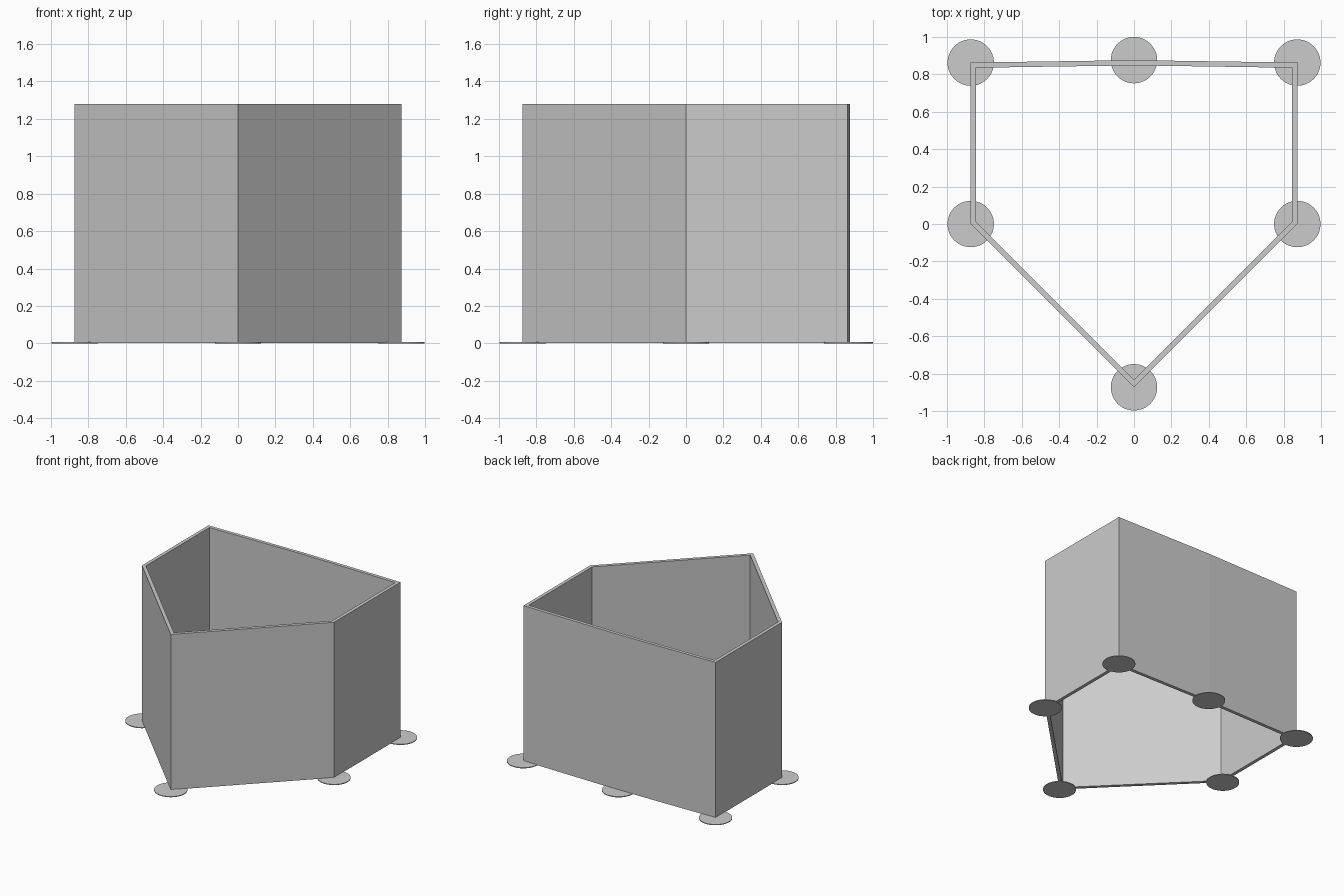
import bpy, bmesh
from mathutils import Vector

if "Cube" in bpy.data.objects:
    bpy.data.objects.remove(bpy.data.objects["Cube"])

grey = bpy.data.materials.new("mid grey")
grey.diffuse_color = (0.6, 0.6, 0.6, 1)
grey.use_nodes = True
grey.node_tree.nodes["Principled BSDF"].inputs["Base Color"].default_value = grey.diffuse_color

# Plan of the enclosure: outer corners and wall thickness
corners = [Vector(p) for p in [(0, -0.873), (0.873, 0), (0.873, 0.863),
                               (0, 0.876), (-0.873, 0.863), (-0.873, 0)]]
THICK, BASE, TOP = 0.028, 0.003, 1.28


def inset(points, d):
    """Mitred inward offset of a counter-clockwise outline."""
    result = []
    for i, p in enumerate(points):
        a = (p - points[i - 1]).normalized()
        b = (points[(i + 1) % len(points)] - p).normalized()
        na, nb = Vector((-a.y, a.x)), Vector((-b.y, b.x))
        result.append(p + (na + nb) * d / (1 + na.dot(nb)))
    return result


def add_object(name, bm):
    bmesh.ops.recalc_face_normals(bm, faces=bm.faces)
    mesh = bpy.data.meshes.new(name)
    bm.to_mesh(mesh)
    bm.free()
    mesh.materials.append(grey)
    obj = bpy.data.objects.new(name, mesh)
    bpy.context.collection.objects.link(obj)
    return obj


# Open-topped wall ring
bm = bmesh.new()
rings = [[bm.verts.new((p.x, p.y, z)) for p in outline]
         for outline, z in [(corners, BASE), (corners, TOP),
                            (inset(corners, THICK), TOP), (inset(corners, THICK), BASE)]]
n = len(corners)
for r in range(4):
    a, b = rings[r], rings[(r + 1) % 4]
    for i in range(n):
        j = (i + 1) % n
        bm.faces.new((a[i], a[j], b[j], b[i]))
add_object("wall", bm)

# Thin round foot plate under each corner
for i, p in enumerate(corners):
    bm = bmesh.new()
    bmesh.ops.create_cone(bm, cap_ends=True, segments=48, radius1=0.124,
                          radius2=0.124, depth=0.006)
    bmesh.ops.translate(bm, vec=(p.x, p.y, 0.003), verts=bm.verts)
    add_object(f"foot_plate_{i + 1}", bm)
